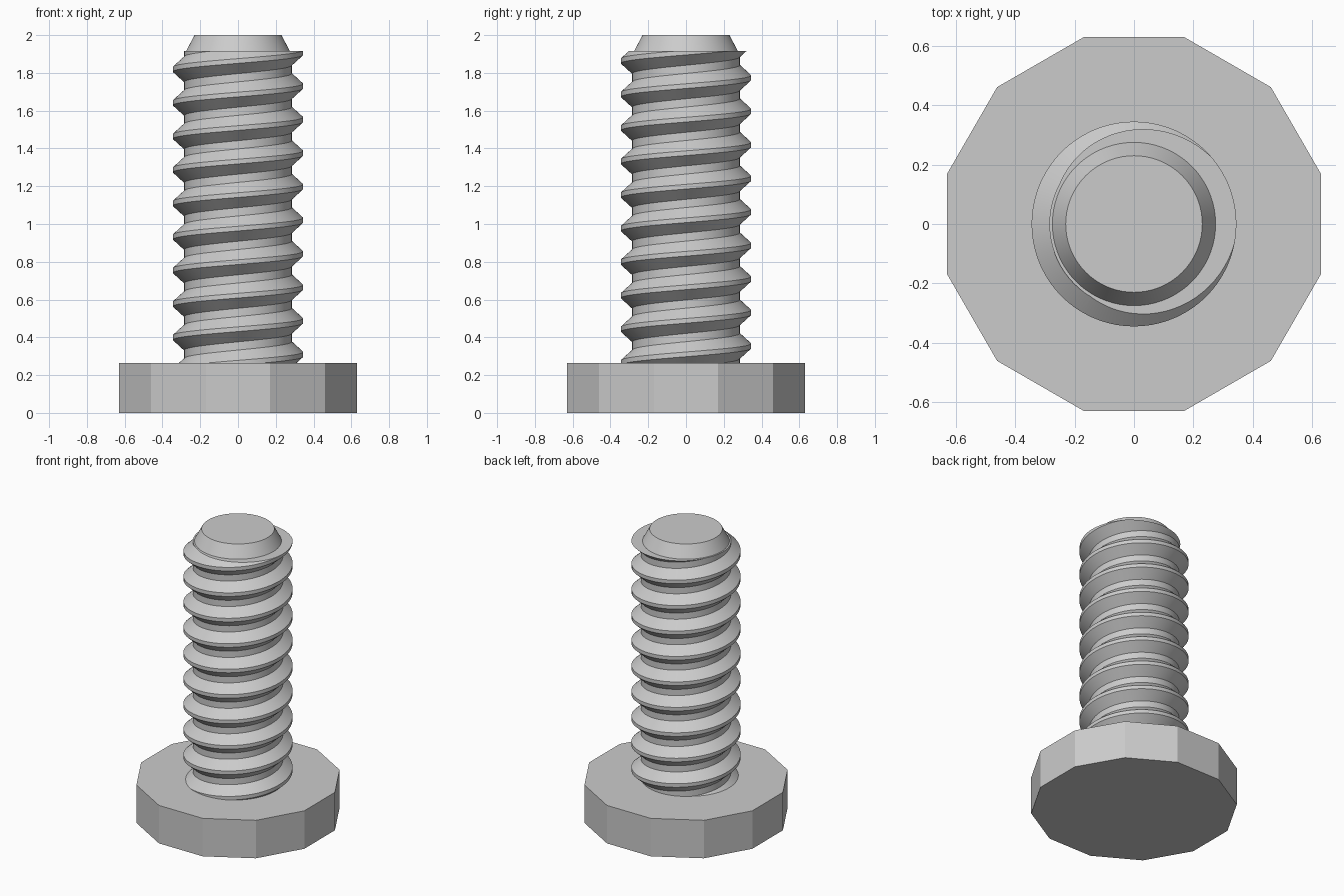
import bpy
import bmesh
import math
from mathutils import Matrix, Vector

HEAD_TOP, SHAFT_TOP, TIP_TOP = 0.265, 1.915, 2.0
ROOT, CREST, PITCH = 0.285, 0.345, 0.1775
STEPS, TURNS = 72, 13

cube = bpy.data.objects.get("Cube")
if cube:
    bpy.data.objects.remove(cube, do_unlink=True)

steel = bpy.data.materials.new("steel_grey")
steel.use_nodes = True
steel.diffuse_color = (0.6, 0.6, 0.6, 1)
steel.node_tree.nodes["Principled BSDF"].inputs["Base Color"].default_value = (0.6, 0.6, 0.6, 1)


def add_part(name, bm, smooth=True):
    bmesh.ops.recalc_face_normals(bm, faces=bm.faces)
    mesh = bpy.data.meshes.new(name)
    bm.to_mesh(mesh)
    bm.free()
    mesh.materials.append(steel)
    obj = bpy.data.objects.new(name, mesh)
    bpy.context.collection.objects.link(obj)
    if smooth:
        bpy.ops.object.select_all(action='DESELECT')
        obj.select_set(True)
        bpy.context.view_layer.objects.active = obj
        bpy.ops.object.shade_smooth_by_angle(angle=math.radians(25))
    return obj


def frustum(sides, r_low, r_high, z_low, z_high, turn=0.0):
    bm = bmesh.new()
    place = Matrix.Translation((0, 0, (z_low + z_high) / 2)) @ Matrix.Rotation(turn, 4, 'Z')
    bmesh.ops.create_cone(bm, cap_ends=True, segments=sides, radius1=r_low,
                          radius2=r_high, depth=z_high - z_low, matrix=place)
    return bm


# Twelve-sided head with a flat side facing the front
add_part("head", frustum(12, 0.652, 0.652, 0, HEAD_TOP, math.radians(15)), smooth=False)

# Threaded shaft: one tooth profile swept up a right-handed helix
bm = bmesh.new()
start = -0.2225
profile = [(ROOT, -0.067), (CREST, -0.0125), (CREST, 0.0125), (ROOT, 0.067), (ROOT, PITCH - 0.067)]
verts = [bm.verts.new((r, 0, start + dz)) for r, dz in profile]
edges = [bm.edges.new(pair) for pair in zip(verts, verts[1:])]
bmesh.ops.spin(bm, geom=verts + edges, cent=(0, 0, 0), axis=(0, 0, 1),
               dvec=(0, 0, PITCH / STEPS), angle=math.tau * TURNS, steps=STEPS * TURNS)
bmesh.ops.remove_doubles(bm, verts=bm.verts, dist=0.001)

# Trim the helix flat inside the head and below the tip, then cap both ends
for z, up in ((HEAD_TOP - 0.05, -1), (SHAFT_TOP, 1)):
    bmesh.ops.bisect_plane(bm, geom=bm.verts[:] + bm.edges[:] + bm.faces[:], dist=1e-5,
                           plane_co=Vector((0, 0, z)), plane_no=Vector((0, 0, up)),
                           clear_outer=True)
bmesh.ops.holes_fill(bm, edges=[e for e in bm.edges if e.is_boundary], sides=0)
add_part("threaded_shaft", bm)

# Tapered tip
add_part("tapered_tip", frustum(STEPS, 0.275, 0.23, SHAFT_TOP, TIP_TOP))
